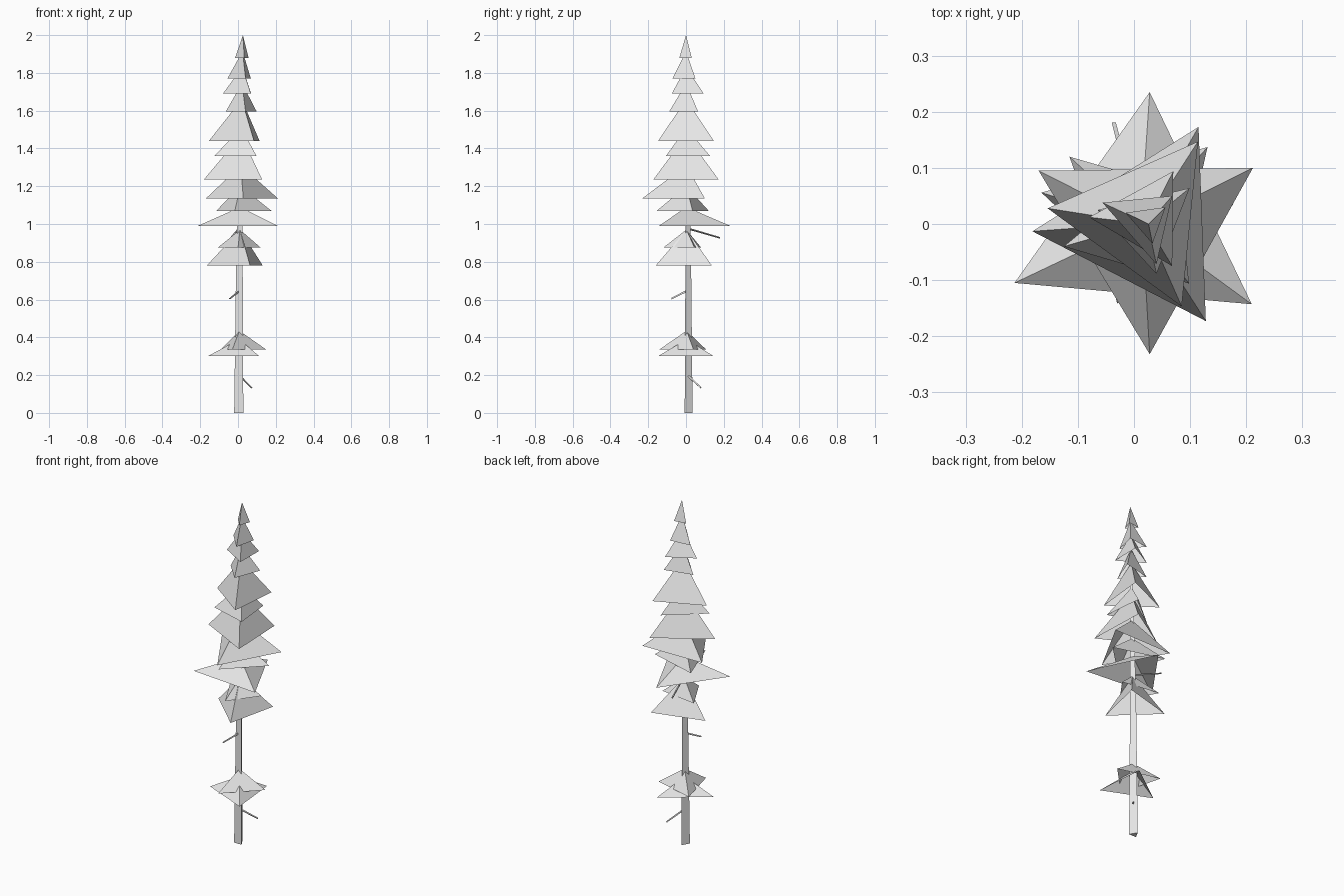
import bpy, math
from mathutils import Vector

grey = bpy.data.materials.new("pale_grey")
grey.diffuse_color = (0.8, 0.8, 0.8, 1)


def make(name, verts, faces):
    mesh = bpy.data.meshes.new(name)
    mesh.from_pydata([tuple(v) for v in verts], [], faces)
    mesh.materials.append(grey)
    obj = bpy.data.objects.new(name, mesh)
    bpy.context.collection.objects.link(obj)
    return obj


def prism(name, rings):
    """Three-sided tube through rings of three points, capped at both ends."""
    verts = [p for ring in rings for p in ring]
    faces = [(2, 1, 0)]
    for k in range(len(rings) - 1):
        for i in range(3):
            j = (i + 1) % 3
            faces.append((3 * k + i, 3 * k + j, 3 * k + 3 + j, 3 * k + 3 + i))
    n = len(verts)
    faces.append((n - 3, n - 2, n - 1))
    return make(name, verts, faces)


# Trunk: tapering three-sided column, flat side to the front
def trunk_ring(x, y, z, r):
    return [(x + r * math.cos(math.radians(a)), y + r * math.sin(math.radians(a)), z)
            for a in (-150, -30, 90)]


prism("trunk", [trunk_ring(0.004, 0.007, 0, 0.028),
                trunk_ring(0.007, 0.007, 0.7, 0.021),
                trunk_ring(0.012, 0.005, 1.2, 0.014),
                trunk_ring(0.027, 0.002, 1.95, 0.003)])


# Dead twigs: thin three-sided sticks
def twig(name, start, end, r=0.006):
    a, b = Vector(start), Vector(end)
    d = (b - a).normalized()
    u = d.cross(Vector((0, 0, 1))).normalized()
    v = d.cross(u)
    offs = [(u * math.cos(t) + v * math.sin(t)) for t in (0, 2 * math.pi / 3, 4 * math.pi / 3)]
    prism(name, [[a + o * r for o in offs], [b + o * r * 0.8 for o in offs]])


twig("lower_twig", (0.012, 0.01, 0.195), (0.074, 0.078, 0.133))
twig("middle_twig", (0.005, 0.005, 0.645), (-0.045, -0.076, 0.605))
twig("upper_twig", (0.005, 0.015, 0.975), (-0.037, 0.18, 0.927))

# Foliage tiers: open three-sided cones (base z, tip z, three corners anticlockwise)
tiers = [
    (0.30, 0.39, (-.16, -.03), (.113, -.148), (.085, .147)),
    (0.335, 0.435, (-.093, .107), (-.03, -.142), (.15, .04)),
    (0.78, 0.97, (-.165, .056), (.064, -.16), (.131, .137)),
    (0.875, 0.97, (-.107, .08), (0, -.12), (.12, .045)),
    (0.99, 1.09, (-.213, -.105), (.21, -.143), (.028, .235)),
    (1.07, 1.20, (-.115, .12), (-.017, -.155), (.177, .035)),
    (1.135, 1.31, (-.17, .095), (.028, -.232), (.212, .10)),
    (1.235, 1.47, (-.181, -.013), (.128, -.173), (.115, .173)),
    (1.36, 1.51, (-.125, -.04), (.098, -.106), (.075, .127)),
    (1.44, 1.66, (-.154, .028), (.085, -.147), (.114, .147)),
    (1.595, 1.745, (-.065, .025), (.04, -.089), (.099, .064)),
    (1.69, 1.83, (-.08, .012), (.068, -.075), (.07, .094)),
    (1.77, 1.915, (-.056, .038), (.04, -.072), (.068, .05)),
    (1.88, 2.00, (-.015, .02), (.033, -.035), (.056, .03)),
]
for i, (z, tip, *corners) in enumerate(tiers):
    t = tip / 2
    apex = (0.006 + 0.02 * t * t, 0.004 * (1 - t), tip)
    make(f"foliage_tier_{i + 1}", [(x, y, z) for x, y in corners] + [apex],
         [(0, 1, 3), (1, 2, 3), (2, 0, 3)])
